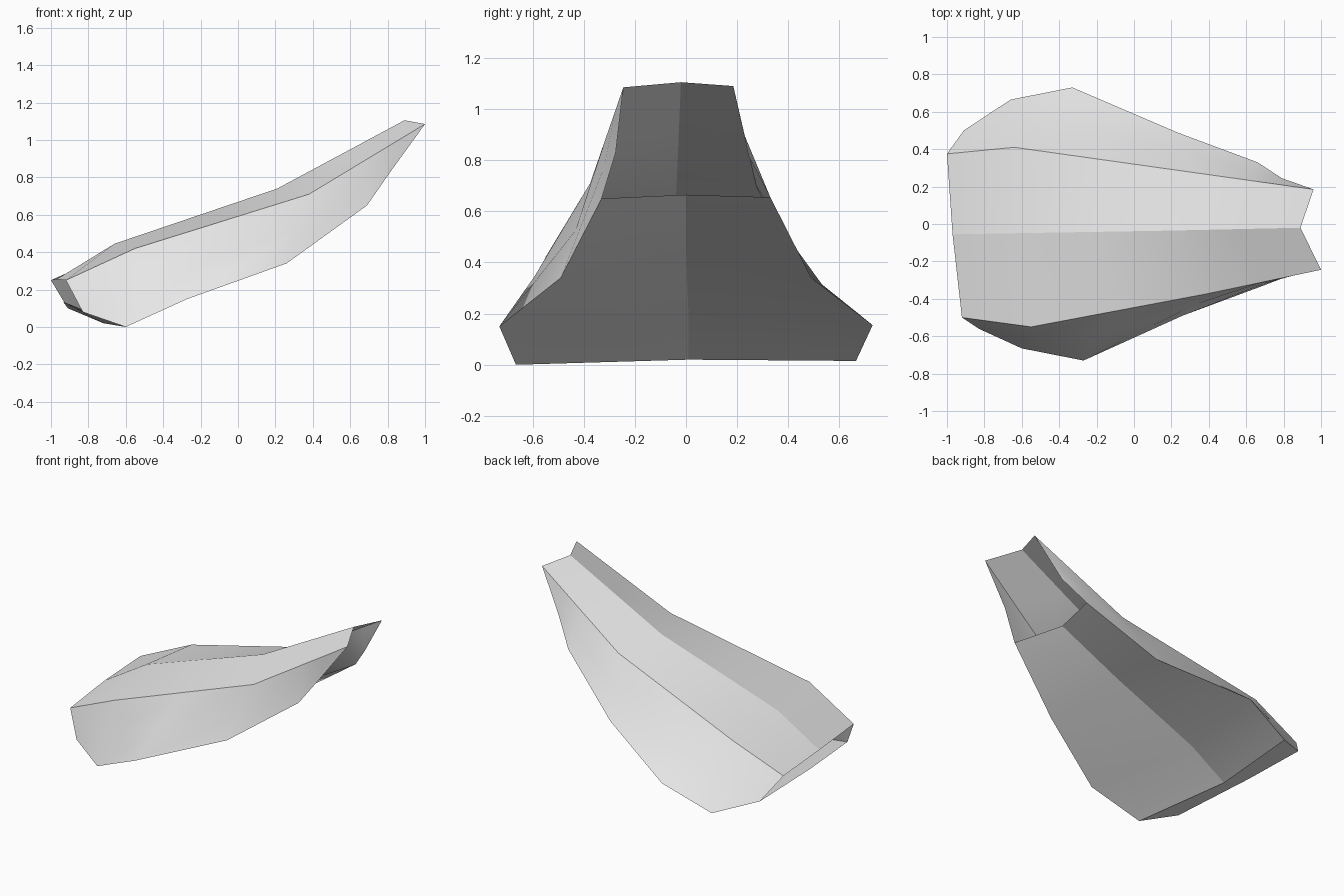
import bpy, bmesh
from mathutils import Vector

if "Cube" in bpy.data.objects:
    bpy.data.objects.remove(bpy.data.objects["Cube"])

# Stations run from the broad rear end to the narrow raised tip.
# Each row: front edge, centre line, back edge.
DECK = [
    [(-.92, -.50, .25), (-.97, -.055, .255), (-1.0, .375, .25)],
    [(-.55, -.55, .42), (-.66, -.05, .445), (-.64, .41, .41)],
    [(.38, -.375, .71), (.21, -.035, .74), (.32, .275, .70)],
    [(1.0, -.245, 1.085), (.89, -.02, 1.105), (.96, .185, 1.09)],
]
UNDERSIDE = [
    [(-.83, -.56, .08), (-.935, -.01, .135), (-.91, .50, .10)],
    [(-.60, -.665, 0), (-.72, .01, .02), (-.66, .665, .015)],
    [(-.27, -.73, .15), (-.46, .01, .187), (-.33, .73, .155)],
    [(.26, -.49, .34), (.14, 0, .455), (.23, .49, .34)],
    [(.69, -.33, .65), (.58, 0, .665), (.66, .33, .655)],
    [(.815, -.275, .83), (.71, -.01, .85), (.79, .245, .815)],
    DECK[3],
]
# Position along the deck that pairs with each underside station
PAIRS = [0, 1, 1.5, 2, 2.5, 2.75, 3]


def deck_row(t):
    i = min(int(t), len(DECK) - 2)
    return [Vector(a).lerp(Vector(b), t - i) for a, b in zip(DECK[i], DECK[i + 1])]


# Ring per station: deck (0-2), back wall (3), underside (4-6), front wall (7)
bm = bmesh.new()
rings = []
for s, (t, low) in enumerate(zip(PAIRS, UNDERSIDE)):
    df, dc, db = deck_row(t)
    uf, uc, ub = [Vector(p) for p in low]
    hollow = 1 if s == 2 else 0
    back = (db + ub) / 2 + hollow * Vector((0, -.005, -.04))
    front = (df + uf) / 2 + hollow * Vector((0, .005, -.01))
    rings.append([bm.verts.new(p) for p in (df, dc, db, back, ub, uc, uf, front)])

for s, (a, b) in enumerate(zip(rings, rings[1:])):
    for j in range(8):
        if s >= 4 and j in (4, 5):
            continue  # the underside stops short, leaving the tip open below
        k = (j + 1) % 8
        bm.faces.new((a[j], a[k], b[k], b[j]))
    # Crisp lengthwise edges, soft bends across the length
    for j in (0, 1, 2, 4, 5, 6):
        e = bm.edges.get((a[j], b[j]))
        if e:
            e.smooth = False

# Crisp crease where the underside turns up to the open rear end
for j in (4, 5):
    bm.edges.get((rings[1][j], rings[1][j + 1])).smooth = False

# Walls meet the deck at the tip; drop the unused centre points
bmesh.ops.remove_doubles(bm, verts=bm.verts, dist=0.001)
bmesh.ops.delete(bm, geom=[v for v in bm.verts if not v.link_faces], context='VERTS')
bmesh.ops.recalc_face_normals(bm, faces=bm.faces)
for f in bm.faces:
    f.smooth = True

mesh = bpy.data.meshes.new("arched_shell")
bm.to_mesh(mesh)
bm.free()
shell = bpy.data.objects.new("arched_shell", mesh)
bpy.context.collection.objects.link(shell)

mat = bpy.data.materials.new("light_grey")
mat.diffuse_color = (0.8, 0.8, 0.8, 1)
mat.use_nodes = True
mat.node_tree.nodes["Principled BSDF"].inputs["Base Color"].default_value = mat.diffuse_color
mesh.materials.append(mat)
